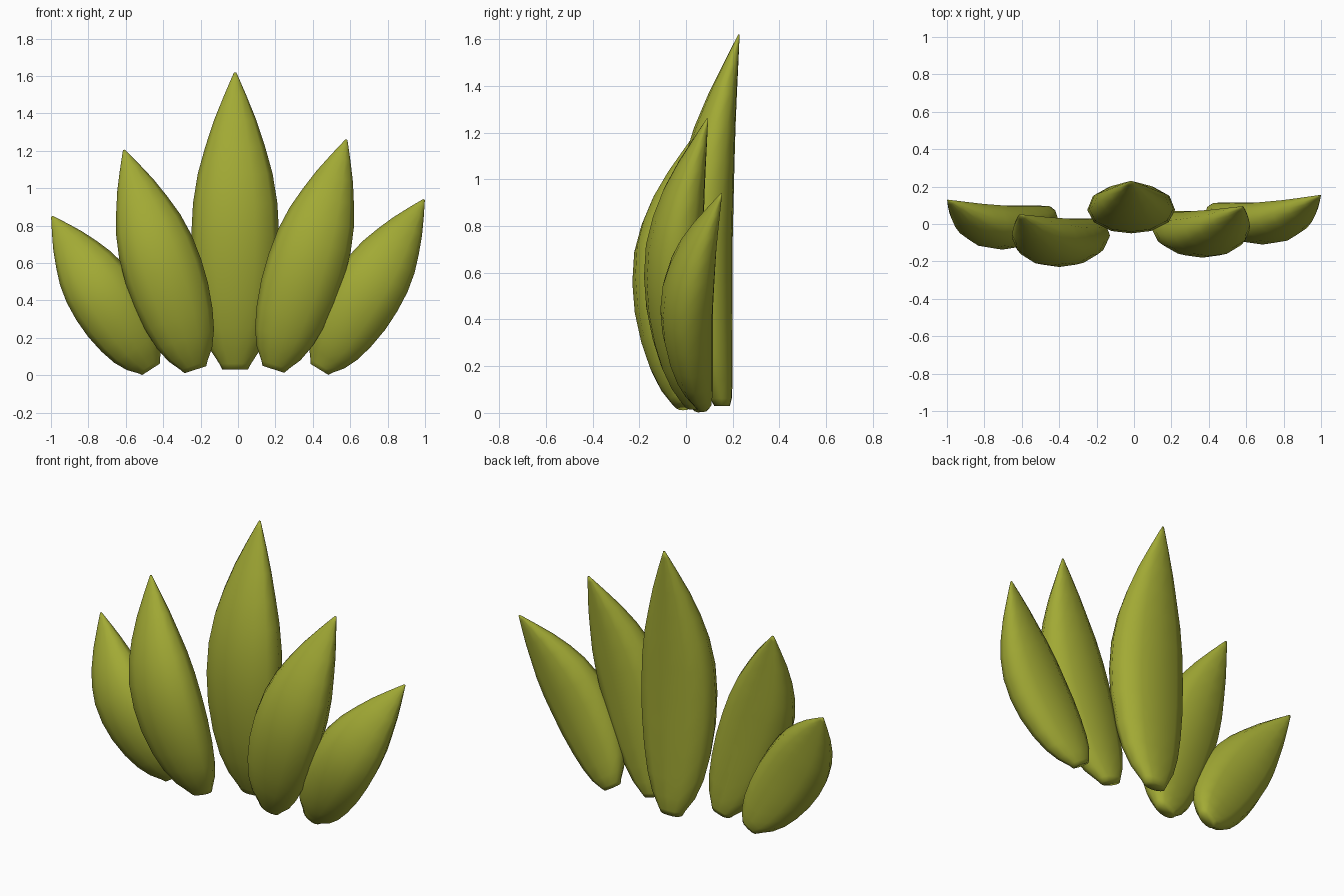
import bpy, bmesh, math
from mathutils import Matrix, Vector

cube = bpy.data.objects.get("Cube")
if cube:
    bpy.data.objects.remove(cube)

green = bpy.data.materials.new("olive_green")
green.use_nodes = True
colour = (0.36, 0.40, 0.035, 1)
green.diffuse_color = colour
green.node_tree.nodes["Principled BSDF"].inputs["Base Color"].default_value = colour

# Stations along a leaf: fraction of length, half width, depth, back offset
STATIONS = [
    (0, .29, .27, -.012), (.02, .36, .37, -.004), (.07, .58, .55, 0),
    (.14, .76, .71, 0), (.23, .89, .85, 0), (.34, .98, .96, 0),
    (.45, 1, 1, 0), (.56, .96, .98, .004), (.66, .85, .87, .008),
    (.75, .68, .71, .012), (.84, .48, .49, .018), (.92, .26, .26, .024),
    (.975, .1, .1, .028), (1, .025, .025, .03),
]
# Half cross-section from front ridge to flat back: side, depth
HALF = [(0, 1), (.45, .95), (.85, .76), (1, .5), (.87, .2), (.52, .02), (0, 0)]
SECTION = HALF + [(-x, d) for x, d in HALF[-2:0:-1]]


def leaf(name, base, tip, back, width, depth, tip_back):
    """Tapered leaf between two points in the front plane, flat side to the rear."""
    axis = Vector((tip[0] - base[0], 0, tip[1] - base[1]))
    length = axis.length
    place = (Matrix.Translation((base[0], back, base[1]))
             @ Matrix.Rotation(math.atan2(axis.x, axis.z), 4, 'Y'))
    bm = bmesh.new()
    rings = []
    for t, w, d, lean in STATIONS:
        shift = lean * tip_back / .03
        rings.append([bm.verts.new((x * w * width, shift - y * d * depth, t * length))
                      for x, y in SECTION])
    n = len(SECTION)
    for low, high in zip(rings, rings[1:]):
        for i in range(n):
            j = (i + 1) % n
            bm.faces.new((low[i], low[j], high[j], high[i]))
    bm.faces.new(rings[0])
    bm.faces.new(rings[-1])
    bmesh.ops.recalc_face_normals(bm, faces=bm.faces)
    bm.transform(place)
    for face in bm.faces:
        face.smooth = True
    mesh = bpy.data.meshes.new(name)
    bm.to_mesh(mesh)
    bm.free()
    mesh.materials.append(green)
    obj = bpy.data.objects.new(name, mesh)
    bpy.context.collection.objects.link(obj)
    return obj


# Fan of five leaves
leaf("centre_leaf", (-.015, .03), (-.015, 1.62), .2, .235, .25, .03)
leaf("left_inner_leaf", (.19, .032), (.58, 1.26), .07, .212, .25, .025)
leaf("right_inner_leaf", (-.228, .03), (-.61, 1.205), .03, .212, .26, .022)
leaf("left_outer_leaf", (.435, .032), (.995, .94), .115, .192, .225, .04)
leaf("right_outer_leaf", (-.465, .032), (-.995, .85), .098, .192, .235, .032)
